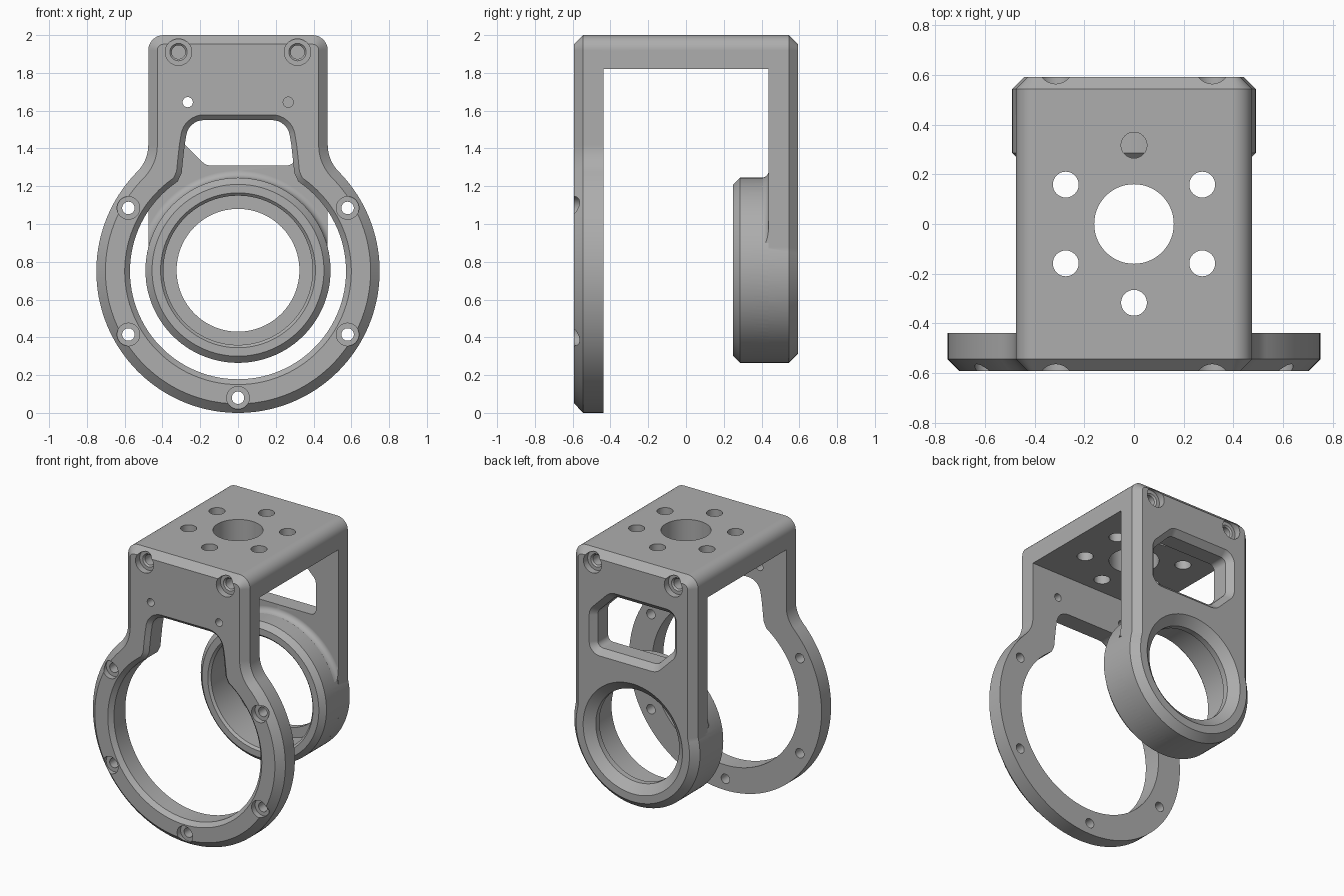
import bpy, bmesh
from math import sin, cos, pi, radians, sqrt, acos, atan2
from mathutils import Vector

if "Cube" in bpy.data.objects:
    bpy.data.objects.remove(bpy.data.objects["Cube"])

gray = bpy.data.materials.new("machined gray")
gray.use_nodes = True
COLOR = (0.42, 0.42, 0.42, 1)
gray.diffuse_color = COLOR
gray.node_tree.nodes["Principled BSDF"].inputs["Base Color"].default_value = COLOR


def arc(cx, cz, r, a0, a1, n):
    """Points on an arc, angles in degrees."""
    return [Vector((cx + r * cos(radians(a0 + (a1 - a0) * i / n)),
                    cz + r * sin(radians(a0 + (a1 - a0) * i / n)))) for i in range(n + 1)]


def circle(r, cx=0, cz=0, n=32):
    return arc(cx, cz, r, -90, 270, n)[:-1]


def mirrored(half):
    """Close a right-hand half outline, running bottom to top, across x = 0."""
    return half + [Vector((-p.x, p.y)) for p in reversed(half) if p.x > 1e-4]


def rounded(corners, n=8):
    """Counter-clockwise polygon of (x, z, radius) with rounded corners."""
    out = []
    for i, (x, z, r) in enumerate(corners):
        p = Vector((x, z))
        a = (Vector(corners[i - 1][:2]) - p).normalized()
        b = (Vector(corners[(i + 1) % len(corners)][:2]) - p).normalized()
        half = acos(a.dot(b)) / 2
        c = p + (a + b).normalized() * r / sin(half)
        s = p + a * (r / sin(half)) * cos(half) - c
        e = p + b * (r / sin(half)) * cos(half) - c
        a0, a1 = atan2(s.y, s.x), atan2(e.y, e.x)
        if a1 < a0:
            a1 += 2 * pi
        out += arc(c.x, c.y, r, a0 * 180 / pi, a1 * 180 / pi, n)
    return out


def inset(loop, d):
    out = []
    for i, p in enumerate(loop):
        u = (p - loop[i - 1]).normalized()
        v = (loop[(i + 1) % len(loop)] - p).normalized()
        n1, n2 = Vector((u.y, -u.x)), Vector((v.y, -v.x))
        out.append(p - (n1 + n2) * d / (1 + n1.dot(n2)))
    return out


def prism(name, loop, levels, axis="Y"):
    """Loft an outline through (depth, inset) levels along an axis."""
    bm = bmesh.new()
    rings = []
    for depth, d in levels:
        pts = inset(loop, d)
        rings.append([bm.verts.new((p.x, depth, p.y) if axis == "Y" else (p.x, p.y, depth))
                      for p in pts])
    n = len(loop)
    for r0, r1 in zip(rings, rings[1:]):
        for i in range(n):
            bm.faces.new((r0[i], r0[(i + 1) % n], r1[(i + 1) % n], r1[i]))
    bm.faces.new(rings[0])
    bm.faces.new(rings[-1])
    bmesh.ops.recalc_face_normals(bm, faces=bm.faces)
    mesh = bpy.data.meshes.new(name)
    bm.to_mesh(mesh)
    bm.free()
    mesh.materials.append(gray)
    obj = bpy.data.objects.new(name, mesh)
    bpy.context.collection.objects.link(obj)
    return obj


def combine(obj, other, op):
    """Apply a boolean and discard the helper."""
    mod = obj.modifiers.new(op, "BOOLEAN")
    mod.operation, mod.solver, mod.object = op, "EXACT", other
    bpy.context.view_layer.objects.active = obj
    bpy.ops.object.modifier_apply(modifier=mod.name)
    bpy.data.objects.remove(other)


Y, INNER = 0.592, 0.438          # outer and inner faces of both plates
W, CHAMFER, CORNER = 0.475, 0.048, 0.08
top_corner = arc(W - CORNER, 2 - CORNER, CORNER, 0, 90, 8)

# Front plate: ring flowing through concave fillets into the neck
R, F = 0.75, 0.2
rise = sqrt((R + F) ** 2 - (W + F) ** 2)
meet = atan2(rise, W + F) * 180 / pi
outline = mirrored(arc(0, R, R, -90, meet, 56)
                   + arc(W + F, R + rise, F, 180 + meet, 180, 10)[1:] + top_corner)
bracket = prism("bracket", outline, [(-Y, CHAMFER), (-Y + CHAMFER, 0), (-INNER, 0)])

# Bridge across the top
bridge = prism("bridge", mirrored([Vector((0, 1.82)), Vector((W, 1.82))] + top_corner),
               [(-INNER, 0), (INNER, 0)])
combine(bracket, bridge, "UNION")

# Back plate with round lower end
BZ, BR = 0.755, 0.49
side = acos(W / BR) * 180 / pi
back = prism("back_plate", mirrored(arc(0, BZ, BR, -90, side, 40) + top_corner),
             [(INNER, 0), (Y - CHAMFER, 0), (Y, CHAMFER)])
combine(bracket, back, "UNION")

# Bearing boss and the fillet that blends it into the plate
boss = prism("boss", circle(BR, 0, BZ, 112), [(0.25, 0.035), (0.285, 0), (INNER, 0)])
combine(bracket, boss, "UNION")
flare = prism("flare", circle(BR, 0, BZ, 112),
              [(0.38, 0.02)] + [(0.4 + 0.038 * sin(t), -0.038 * (1 - cos(t)))
                                for t in (radians(a) for a in range(5, 91, 17))]
              + [(0.46, -0.038)])
limit = prism("limit", [Vector(p) for p in ((-W, 0.9), (W, 0.9), (W, 1.5), (-W, 1.5))],
              [(0.3, 0), (0.5, 0)])
combine(flare, limit, "INTERSECT")
combine(bracket, flare, "UNION")


def cut(loop, levels, axis="Y"):
    combine(bracket, prism("cutter", loop, levels, axis), "DIFFERENCE")


# Front opening: ring bore joined to the upper window, with a chamfered front edge
opening = mirrored(arc(0, R, 0.572, -90, 56, 44)
                   + [Vector((0.298, 1.27)), Vector((0.291, 1.34)), Vector((0.282, 1.42))]
                   + arc(0.18, 1.455, 0.095, 10, 90, 8) + [Vector((0, 1.55))])
cut(opening, [(-Y - 0.02, -0.048), (-Y + 0.028, 0), (-0.4, 0)])

# Stepped bearing bore with tapered back mouth
cut(circle(0.325, 0, BZ, 96), [(0.2, -0.125), (0.235, -0.1), (0.265, -0.07), (0.5, -0.07),
                              (0.5, 0), (0.54, 0), (Y, -0.062), (Y + 0.02, -0.062)])

# Back window with two opposite clipped corners
window = rounded([(-0.17, 1.31, 0.06), (0.3, 1.31, 0.04), (0.3, 1.56, 0.06),
                  (0.16, 1.7, 0.06), (-0.3, 1.7, 0.04), (-0.3, 1.44, 0.06)])
cut(window, [(0.4, 0), (Y - 0.04, 0), (Y + 0.01, -0.05)])

# Counterbored screw holes around the ring
for a in (-150, -90, -30, 30, 150):
    x, z = 0.67 * cos(radians(a)), R + 0.67 * sin(radians(a))
    cut(circle(0.033, x, z), [(-0.7, -0.027), (-0.553, -0.027), (-0.553, 0), (-0.4, 0)])

# Blind screws at the top of both plates, and small pin holes in front
for x in (-0.315, 0.315):
    for s in (-1, 1):
        cut(circle(0.036, x, 1.91), [(s * 0.7, -0.034), (s * 0.545, -0.034), (s * 0.545, -0.01),
                                     (s * 0.535, 0), (s * 0.36, 0)])
    cut(circle(0.027, x * 0.845, 1.645), [(-0.7, 0), (-0.4, 0)])

# Mounting holes through the bridge
cut(circle(0.16, n=64), [(1.7, 0), (2.1, 0)], "Z")
for k in range(6):
    a = radians(90 + 60 * k)
    cut(circle(0.052, 0.317 * cos(a), 0.317 * sin(a)), [(1.7, 0), (2.1, 0)], "Z")

# Smooth curves, sharp machined edges
bpy.ops.object.select_all(action="DESELECT")
bracket.select_set(True)
bpy.context.view_layer.objects.active = bracket
bpy.ops.object.shade_smooth_by_angle(angle=radians(25))
weighted = bracket.modifiers.new("face normals", "WEIGHTED_NORMAL")
weighted.keep_sharp = True
